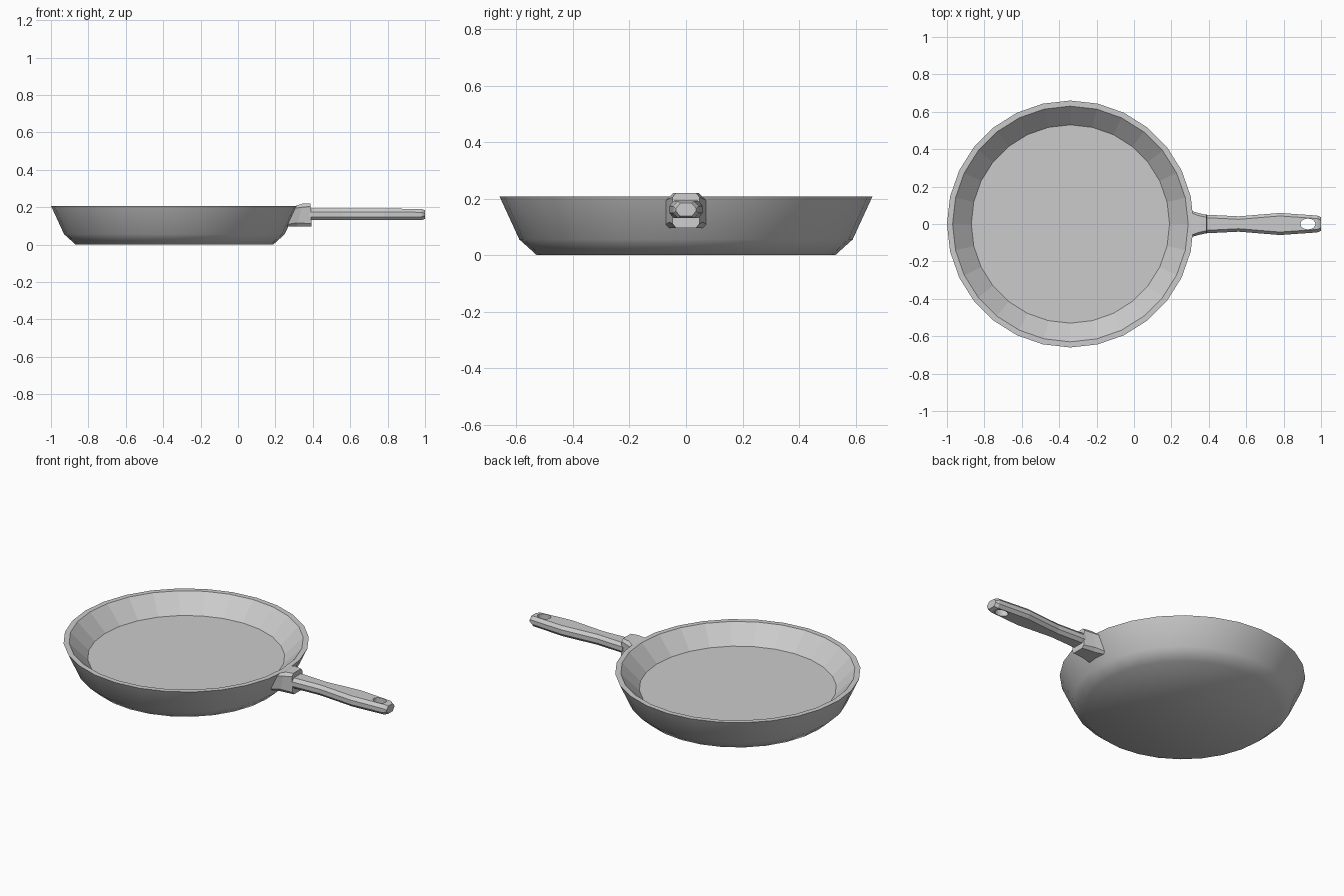
import bpy, bmesh, math

if "Cube" in bpy.data.objects:
    bpy.data.objects.remove(bpy.data.objects["Cube"])

CX, SIDES = -0.34, 28


def make_object(name, bm):
    bmesh.ops.recalc_face_normals(bm, faces=bm.faces)
    mesh = bpy.data.meshes.new(name)
    bm.to_mesh(mesh)
    bm.free()
    ob = bpy.data.objects.new(name, mesh)
    bpy.context.collection.objects.link(ob)
    return ob


def loft(name, rings):
    """Skin a list of closed rings and cap both ends."""
    bm = bmesh.new()
    loops = [[bm.verts.new(p) for p in ring] for ring in rings]
    n = len(loops[0])
    for a, b in zip(loops, loops[1:]):
        for i in range(n):
            j = (i + 1) % n
            bm.faces.new((a[i], a[j], b[j], b[i]))
    bm.faces.new(loops[0])
    bm.faces.new(loops[-1])
    return make_object(name, bm)


def section(x_low, x_high, w, z0, z1, cy, cz):
    """Chamfered rectangle; x runs from x_low at the bottom to x_high at the top."""
    yz = [(w, z0 + cz), (w, z1 - cz), (w - cy, z1), (cy - w, z1),
          (-w, z1 - cz), (-w, z0 + cz), (cy - w, z0), (w - cy, z0)]
    return [(x_low + (x_high - x_low) * (z - z0) / (z1 - z0), y, z) for y, z in yz]


def circle(r, z):
    return [(CX + r * math.cos(2 * math.pi * i / SIDES),
             r * math.sin(2 * math.pi * i / SIDES), z) for i in range(SIDES)]


# Pan body: outer wall, rim, faceted inner wall and floor
profile = [(0.528, 0), (0.59, 0.056), (0.66, 0.208), (0.63, 0.208), (0.53, 0.108)]
pan = loft("pan_body", [circle(r, z) for r, z in profile])
bpy.context.view_layer.objects.active = pan
pan.select_set(True)
bpy.ops.object.shade_smooth_by_angle(angle=math.radians(44))
for f in pan.data.polygons:
    c = f.center
    if math.hypot(c.x - CX, c.y) < 0.6 and 0.1 < c.z < 0.2:
        f.use_smooth = False

# Bracket joining the handle to the wall
loft("handle_bracket", [
    section(0.26, 0.305, 0.072, 0.097, 0.206, 0.012, 0.012),
    section(0.315, 0.345, 0.06, 0.097, 0.22, 0.015, 0.02),
    section(0.393, 0.388, 0.048, 0.097, 0.22, 0.012, 0.015),
])

# Waisted grip
grip = loft("handle_grip", [
    section(x, x, w, z0, z1, 0.016, 0.018) for x, w, z0, z1 in
    [(0.38, 0.05, 0.131, 0.193), (0.56, 0.041, 0.131, 0.193),
     (0.78, 0.059, 0.131, 0.193), (0.98, 0.045, 0.131, 0.191),
     (1.0, 0.036, 0.138, 0.184)]])

# Hanging hole
bm = bmesh.new()
bmesh.ops.create_cone(bm, cap_ends=True, segments=16, radius1=1, radius2=1, depth=0.3)
cutter = make_object("hole_cutter", bm)
cutter.scale = (0.04, 0.029, 1)
cutter.location = (0.93, 0, 0.16)
cutter.hide_render = True
cutter.display_type = 'WIRE'
hole = grip.modifiers.new("hanging_hole", 'BOOLEAN')
hole.operation = 'DIFFERENCE'
hole.solver = 'EXACT'
hole.object = cutter
